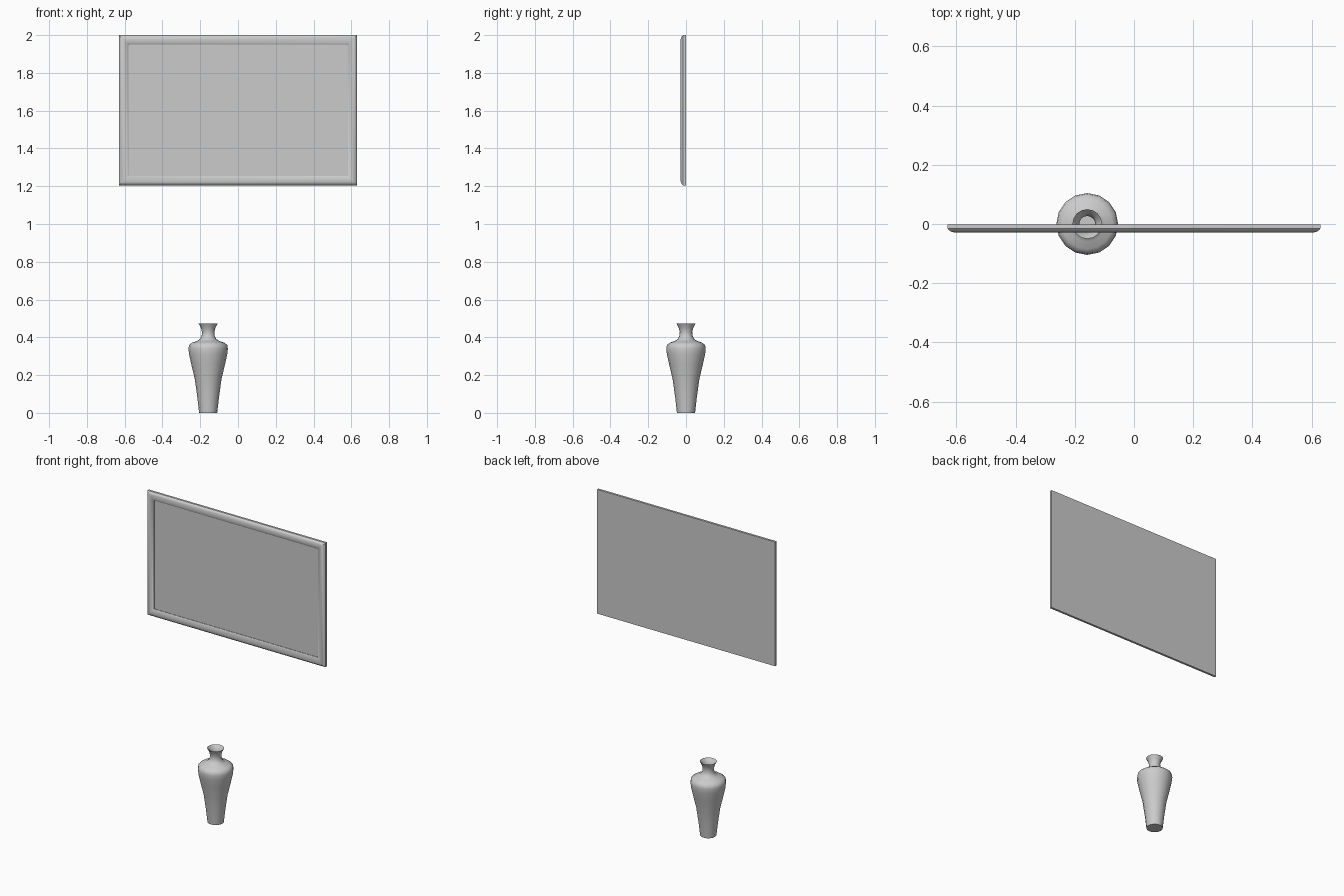
import bpy, bmesh, math

if "Cube" in bpy.data.objects:
    bpy.data.objects.remove(bpy.data.objects["Cube"])


def make_object(name, bm, angle):
    bmesh.ops.recalc_face_normals(bm, faces=bm.faces)
    mesh = bpy.data.meshes.new(name)
    bm.to_mesh(mesh)
    bm.free()
    obj = bpy.data.objects.new(name, mesh)
    bpy.context.collection.objects.link(obj)
    bpy.ops.object.select_all(action='DESELECT')
    obj.select_set(True)
    bpy.context.view_layer.objects.active = obj
    bpy.ops.object.shade_smooth_by_angle(angle=math.radians(angle))
    return obj


def bridge(bm, rings):
    for a, b in zip(rings, rings[1:]):
        n = len(a)
        for i in range(n):
            j = (i + 1) % n
            bm.faces.new((a[i], a[j], b[j], b[i]))


# Wall picture: rounded moulding swept around a rectangle, (inset, y) profile
HALF_W, Z0, Z1 = 0.63, 1.205, 2.0
moulding = [(0, -0.001), (0, -0.015), (0.006, -0.022), (0.015, -0.027),
            (0.025, -0.0285), (0.035, -0.027), (0.044, -0.023),
            (0.05, -0.019), (0.05, -0.016)]
bm = bmesh.new()
rings = []
for d, y in moulding:
    w = HALF_W - d
    rings.append([bm.verts.new((x, y, z)) for x, z in
                  ((-w, Z0 + d), (w, Z0 + d), (w, Z1 - d), (-w, Z1 - d))])
bridge(bm, rings)
bm.faces.new(rings[0])       # flat back
make_object("picture_frame", bm, 40)

# Flat picture panel inside the moulding
bm = bmesh.new()
w, d = HALF_W - 0.05, 0.05
bm.faces.new([bm.verts.new((x, -0.016, z)) for x, z in
              ((-w, Z0 + d), (w, Z0 + d), (w, Z1 - d), (-w, Z1 - d))])
make_object("picture_panel", bm, 30)

# Vase: 16-sided lathe, outside from foot to lip, then down the inside
SIDES, VX = 16, -0.158
profile = [(0.048, 0), (0.057, 0.08), (0.071, 0.18), (0.09, 0.26),
           (0.101, 0.31), (0.1045, 0.34), (0.101, 0.36), (0.085, 0.372),
           (0.06, 0.38), (0.043, 0.391), (0.034, 0.41), (0.033, 0.43),
           (0.039, 0.452), (0.05, 0.472),
           (0.034, 0.455), (0.027, 0.43), (0.028, 0.405), (0.05, 0.37),
           (0.085, 0.35), (0.085, 0.29), (0.06, 0.16), (0.04, 0.03)]
bm = bmesh.new()
rings = [[bm.verts.new((VX + r * math.cos(2 * math.pi * i / SIDES),
                        r * math.sin(2 * math.pi * i / SIDES), z))
          for i in range(SIDES)] for r, z in profile]
bridge(bm, rings)
bm.faces.new(rings[0])
bm.faces.new(rings[-1])
make_object("vase", bm, 50)
